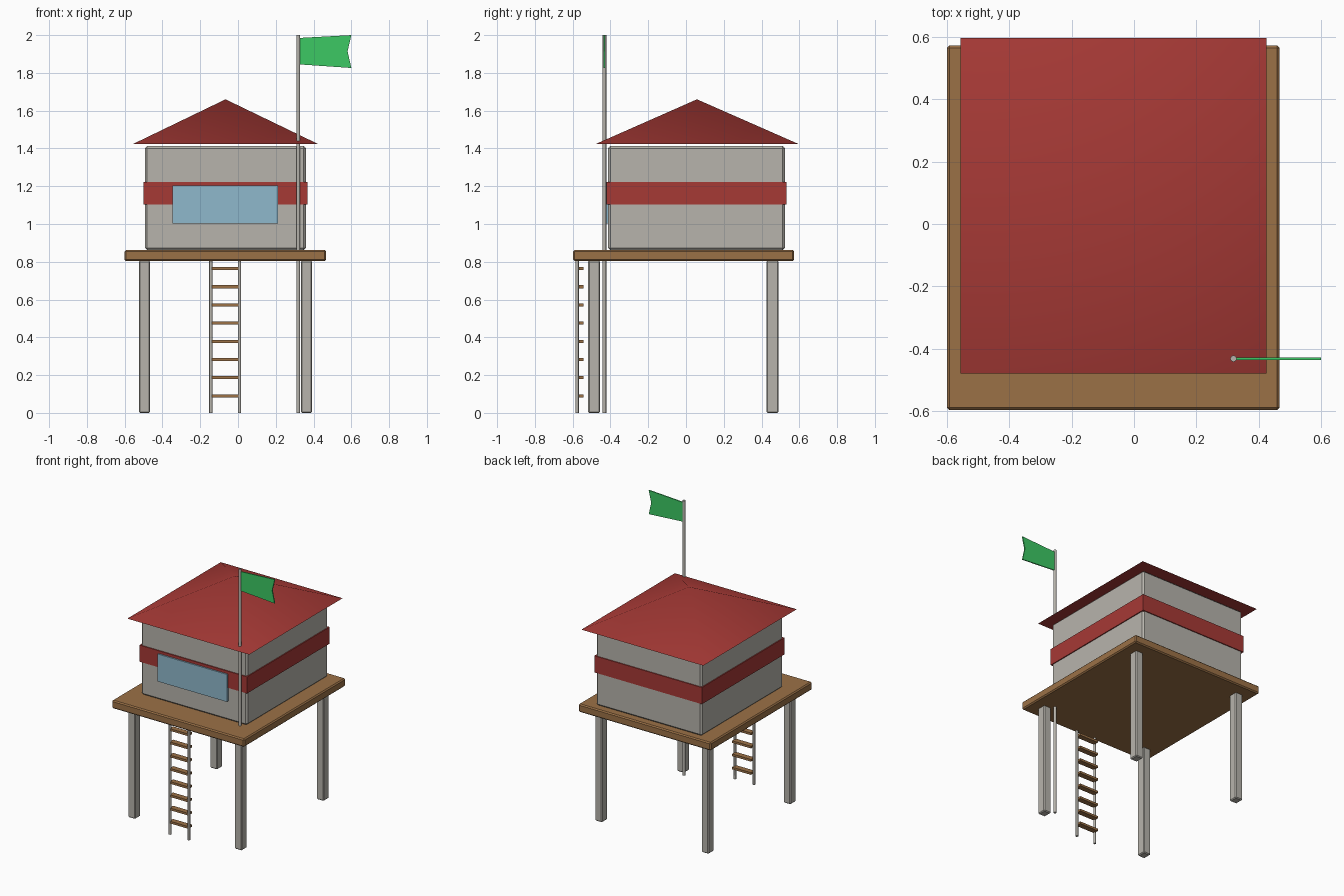
import bpy
import bmesh
from math import radians

if "Cube" in bpy.data.objects:
    bpy.data.objects.remove(bpy.data.objects["Cube"], do_unlink=True)


def material(name, r, g, b):
    mat = bpy.data.materials.new(name)
    mat.use_nodes = True
    mat.diffuse_color = (r, g, b, 1)
    mat.node_tree.nodes["Principled BSDF"].inputs["Base Color"].default_value = (r, g, b, 1)
    return mat


GREY = material("warm grey", 0.474, 0.456, 0.413)
WOOD = material("brown wood", 0.33, 0.165, 0.062)
RED = material("roof red", 0.38, 0.041, 0.036)
BLUE = material("window blue", 0.275, 0.479, 0.604)
GREEN = material("flag green", 0.045, 0.578, 0.127)


def make_object(name, bm, mat):
    bmesh.ops.recalc_face_normals(bm, faces=bm.faces)
    mesh = bpy.data.meshes.new(name)
    bm.to_mesh(mesh)
    bm.free()
    mesh.materials.append(mat)
    obj = bpy.data.objects.new(name, mesh)
    bpy.context.collection.objects.link(obj)
    return obj


def box(name, xs, ys, zs, mat, bevel=0):
    bm = bmesh.new()
    bmesh.ops.create_cube(bm, size=1)
    for v in bm.verts:
        v.co = [lo + (c + 0.5) * (hi - lo) for c, (lo, hi) in zip(v.co, (xs, ys, zs))]
    obj = make_object(name, bm, mat)
    if bevel:
        mod = obj.modifiers.new("Bevel", "BEVEL")
        mod.width = bevel
        mod.segments = 1
    return obj


def smooth(obj, degrees):
    bpy.ops.object.select_all(action="DESELECT")
    obj.select_set(True)
    bpy.context.view_layer.objects.active = obj
    bpy.ops.object.shade_smooth_by_angle(angle=radians(degrees))


def rod(name, x, y, z0, z1, radius):
    bm = bmesh.new()
    bmesh.ops.create_cone(bm, cap_ends=True, segments=8, radius1=radius,
                          radius2=radius, depth=z1 - z0)
    bmesh.ops.translate(bm, verts=bm.verts, vec=(x, y, (z0 + z1) / 2))
    smooth(make_object(name, bm, GREY), 50)


# Platform on four legs
box("platform", (-0.6, 0.467), (-0.597, 0.573), (0.803, 0.862), WOOD, 0.008)
for side, x in (("right", -0.495), ("left", 0.363)):
    for end, y in (("front", -0.486), ("back", 0.458)):
        box(f"{end}_{side}_leg", (x - 0.029, x + 0.029), (y - 0.032, y + 0.032),
            (0, 0.806), GREY, 0.006)

# Cabin with its painted band and front window
box("cabin", (-0.493, 0.36), (-0.413, 0.524), (0.862, 1.413), GREY, 0.012)
box("band", (-0.5, 0.367), (-0.42, 0.531), (1.102, 1.223), RED)
box("window", (-0.347, 0.212), (-0.43, -0.405), (1.003, 1.203), BLUE)

# Pyramid roof, softly shaded across its ridges
bm = bmesh.new()
rim = [bm.verts.new((x, y, 1.423)) for x, y in
       ((-0.557, -0.479), (0.425, -0.479), (0.425, 0.597), (-0.557, 0.597))]
apex = bm.verts.new((-0.066, 0.058, 1.66))
bm.faces.new(rim)
for i in range(4):
    bm.faces.new((rim[i], rim[(i + 1) % 4], apex))
smooth(make_object("roof", bm, RED), 60)

# Ladder
for side, x in (("right", -0.144), ("left", 0.008)):
    rod(f"ladder_{side}_rail", x, -0.576, 0, 0.806, 0.009)
for i in range(8):
    z = 0.09 + i * 0.0963
    box(f"ladder_rung_{i + 1}", (-0.144, 0.008), (-0.582, -0.542),
        (z - 0.008, z + 0.008), WOOD)

# Flagpole and swallow-tailed flag
rod("flagpole", 0.319, -0.432, 0, 2, 0.0105)
bm = bmesh.new()
outline = [bm.verts.new((x, -0.436, z)) for x, z in
           ((0.325, 1.845), (0.6, 1.826), (0.58, 1.914), (0.6, 2.0), (0.325, 1.985))]
face = bm.faces.new(outline)
solid = bmesh.ops.extrude_face_region(bm, geom=[face])
bmesh.ops.translate(bm, vec=(0, 0.008, 0),
                    verts=[g for g in solid["geom"] if isinstance(g, bmesh.types.BMVert)])
make_object("flag", bm, GREEN)
